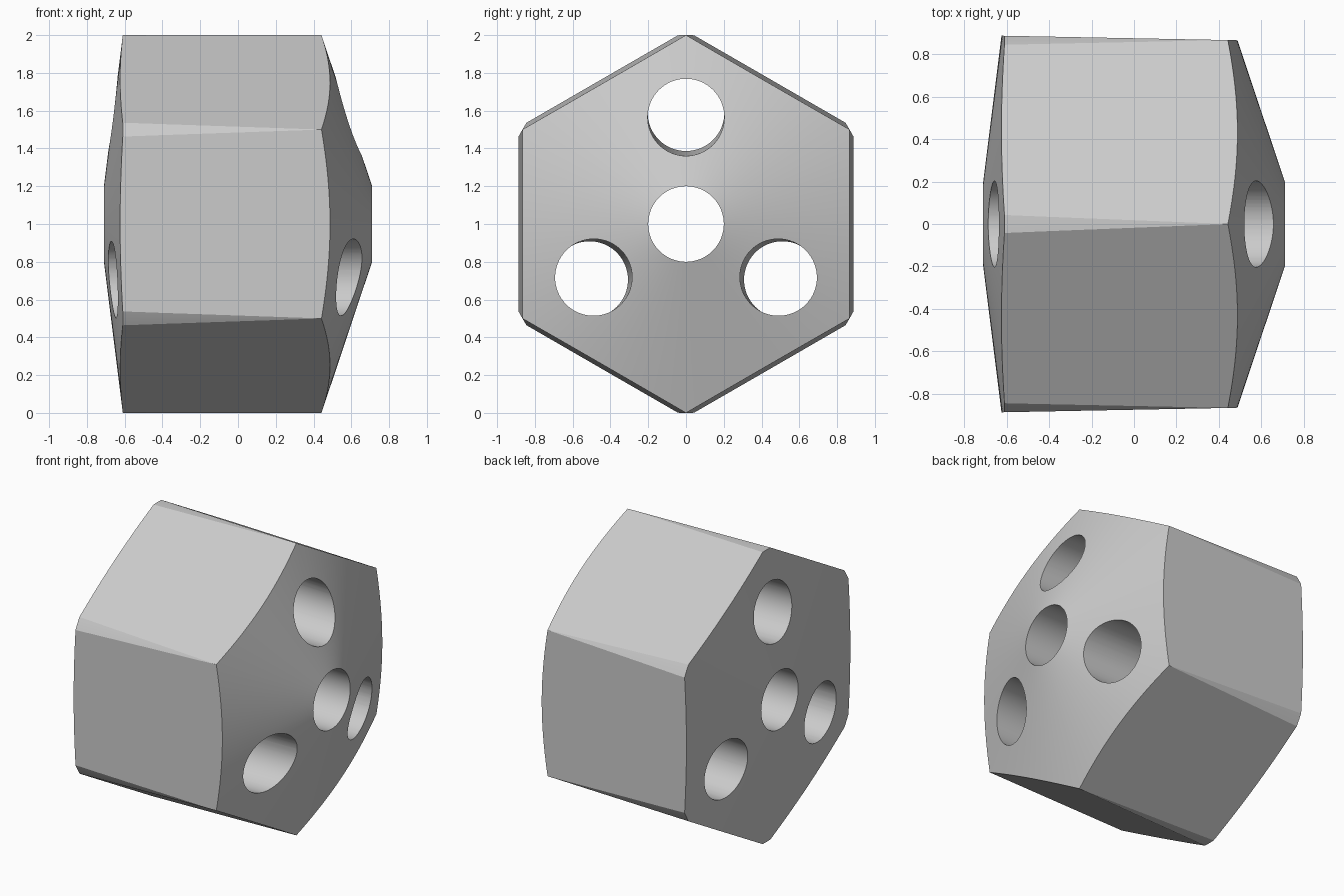
import bpy, bmesh, math

default = bpy.data.objects.get("Cube")
if default:
    bpy.data.objects.remove(default, do_unlink=True)

grey = bpy.data.materials.new("plain grey")
grey.use_nodes = True
grey.diffuse_color = (0.6, 0.6, 0.6, 1)
grey.node_tree.nodes["Principled BSDF"].inputs["Base Color"].default_value = (0.6, 0.6, 0.6, 1)

AXIS_Z = 1.0   # height of the long axis
TAPER = 0.0193  # outward drift of the flats and outer holes towards -x


def loft(name, sections, sides, tube=False, angle=0.0):
    """Rings (x, ring radius, distance from axis) joined along x; tube closes end to start."""
    bm = bmesh.new()
    rings = []
    for x, radius, off in sections:
        ring = []
        for i in range(sides):
            a = math.tau * i / sides
            ring.append(bm.verts.new((x, off * math.sin(angle) + radius * math.sin(a),
                                      AXIS_Z + off * math.cos(angle) + radius * math.cos(a))))
        rings.append(ring)
    pairs = list(zip(rings, rings[1:]))
    if tube:
        pairs.append((rings[-1], rings[0]))
    else:
        bm.faces.new(rings[0])
        bm.faces.new(rings[-1])
    for a, b in pairs:
        for i in range(sides):
            j = (i + 1) % sides
            bm.faces.new((a[i], a[j], b[j], b[i]))
    bmesh.ops.recalc_face_normals(bm, faces=bm.faces)
    mesh = bpy.data.meshes.new(name)
    bm.to_mesh(mesh)
    bm.free()
    mesh.materials.append(grey)
    obj = bpy.data.objects.new(name, mesh)
    bpy.context.collection.objects.link(obj)
    return obj


def cut(body, tool, operation):
    tool.hide_render = True
    mod = body.modifiers.new(tool.name, 'BOOLEAN')
    mod.operation = operation
    mod.solver = 'EXACT'
    mod.object = tool
    bpy.ops.object.modifier_apply(modifier=mod.name)
    bpy.data.objects.remove(tool, do_unlink=True)


# Turned body: central bore, steep cone on +x, shallow cone on -x
body = loft("hexagonal_block", [(0.71, 0.2, 0), (0.442, 1, 0), (-0.61, 1, 0), (-0.71, 0.2, 0)],
            180, tube=True)
bpy.ops.object.select_all(action='DESELECT')
body.select_set(True)
bpy.context.view_layer.objects.active = body

# Six slightly tapered side flats
corner = [(x, (0.8661 - TAPER * (x - 0.442)) / math.cos(math.pi / 6), 0) for x in (-1, 1)]
cut(body, loft("side_flats", corner, 6), 'INTERSECT')

# Three outer through holes, leaning with the flats
for k in range(3):
    path = [(x, 0.203, 0.576 - TAPER * x) for x in (-1, 1)]
    cut(body, loft("outer_hole", path, 64, angle=math.tau * k / 3), 'DIFFERENCE')

bpy.ops.object.shade_smooth_by_angle(angle=math.radians(15))
